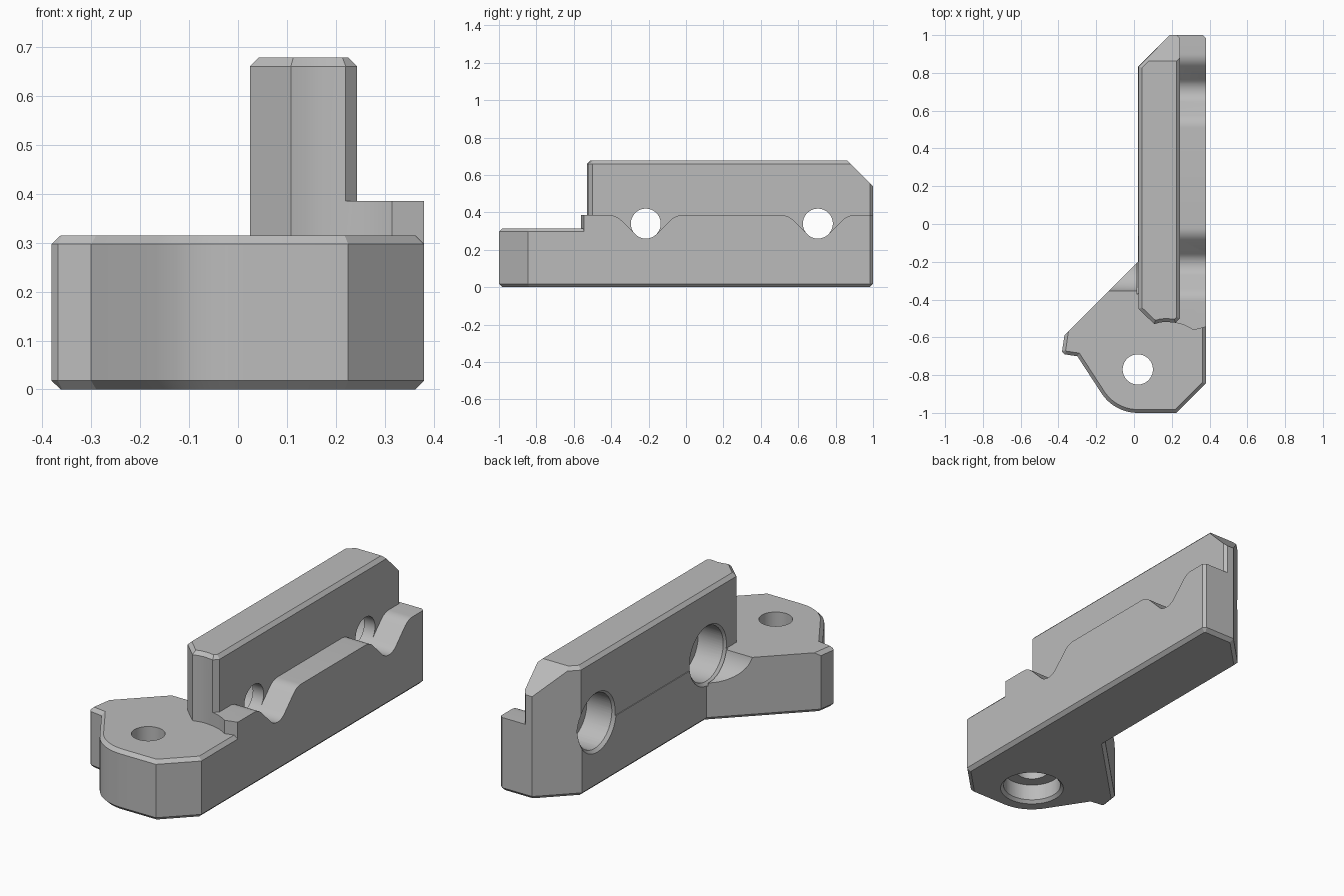
import bpy, bmesh
from math import sin, cos, radians, pi, tan
from mathutils import Matrix, Vector

cube = bpy.data.objects.get("Cube")
if cube:
    bpy.data.objects.remove(cube, do_unlink=True)

grey = bpy.data.materials.new("mid_grey")
grey.use_nodes = True
colour = (0.5, 0.5, 0.5, 1)
grey.diffuse_color = colour
grey.node_tree.nodes["Principled BSDF"].inputs["Base Color"].default_value = colour


def to_object(name, bm):
    bmesh.ops.recalc_face_normals(bm, faces=bm.faces)
    mesh = bpy.data.meshes.new(name)
    bm.to_mesh(mesh)
    bm.free()
    mesh.materials.append(grey)
    obj = bpy.data.objects.new(name, mesh)
    bpy.context.collection.objects.link(obj)
    return obj


def prism(name, outline, lo, hi, axis="z", chamfer=0, rule=None):
    """Extrude an outline along z or x; chamfer the edges chosen by the rule."""
    bm = bmesh.new()
    place = (lambda u, v: (u, v, lo)) if axis == "z" else (lambda u, v: (lo, u, v))
    face = bm.faces.new([bm.verts.new(place(u, v)) for u, v in outline])
    step = Vector((0, 0, hi - lo)) if axis == "z" else Vector((hi - lo, 0, 0))
    grown = bmesh.ops.extrude_face_region(bm, geom=[face], use_keep_orig=True)["geom"]
    bmesh.ops.translate(bm, vec=step, verts=[g for g in grown if isinstance(g, bmesh.types.BMVert)])
    bmesh.ops.recalc_face_normals(bm, faces=bm.faces)
    if chamfer:
        chosen = []
        for e in bm.edges:
            a, b = e.verts[0].co, e.verts[1].co
            if abs(a.z - b.z) < 1e-5 and rule((a + b) / 2):
                chosen.append(e)
        bmesh.ops.bevel(bm, geom=chosen, offset=chamfer, offset_type="OFFSET",
                        segments=1, profile=0.5, affect="EDGES")
    return to_object(name, bm)


def cone(name, start, end, r1, r2):
    """Round cutter between two points."""
    start, end = Vector(start), Vector(end)
    bm = bmesh.new()
    turn = Matrix.Rotation(pi / 2, 4, "Y") if start.z == end.z else Matrix()
    bmesh.ops.create_cone(bm, cap_ends=True, segments=64, radius1=r1, radius2=r2,
                          depth=(end - start).length,
                          matrix=Matrix.Translation((start + end) / 2) @ turn)
    return to_object(name, bm)


def combine(body, tool, operation):
    tool.hide_render = True
    mod = body.modifiers.new(tool.name, "BOOLEAN")
    mod.operation, mod.solver, mod.object = operation, "EXACT", tool
    bpy.context.view_layer.objects.active = body
    bpy.ops.object.modifier_apply(modifier=mod.name)
    bpy.data.objects.remove(tool, do_unlink=True)


# Base: long rail foot with the rounded mounting flange at the front
HX, HY, FLANGE = 0.02, -0.77, 0.315
nose = [(HX + 0.23 * cos(radians(a)), HY + 0.23 * sin(radians(a)))
        for a in [215 + 5.5 * i for i in range(11)]]
outline = [(0.02, 0.83), (0.02, -0.2), (-0.368, -0.588), (-0.381, -0.675), (-0.368, -0.69),
           (-0.3, -0.7)] + nose + [(0.225, -1), (0.38, -0.845), (0.38, 0.985),
                                   (0.365, 1), (0.19, 1)]
body = prism("bracket_body", outline, 0, FLANGE, chamfer=0.018,
             rule=lambda m: m.z < 0.01 or m.x > 0.375 or m.y < -0.6 and m.z > 0.3)

# Raised ledge beside the wall
ledge = [(0.2, -0.5), (0.22, -0.523), (0.26, -0.533), (0.29, -0.547), (0.315, -0.562),
         (0.38, -0.545), (0.38, 0.985), (0.365, 1), (0.2, 1)]
combine(body, prism("ledge", ledge, 0.1, 0.385), "UNION")

# Tall upright wall
WALL = 0.243
wall = [(0.024, -0.45), (0.108, -0.53), (0.14, -0.521), (0.17, -0.518), (0.22, -0.523),
        (WALL, -0.5), (WALL, 0.985), (0.228, 1), (0.19, 1), (0.024, 0.834)]
combine(body, prism("wall", wall, 0.1, 0.678, chamfer=0.018, rule=lambda m: m.z > 0.6), "UNION")
slope = [(0.84, 0.7), (1.04, 0.5), (1.04, 0.7)]
combine(body, prism("back_slope_cutter", slope, -0.1, 0.235 + 0.1, "x"), "DIFFERENCE")

# Wall bolt holes with wide recesses and smooth dips across the ledge
R, HZ, FILLET, TOP = 0.08, 0.34, 0.09, 0.385
fy = R * sin(pi / 4) + TOP - HZ + R * cos(pi / 4) + FILLET * tan(pi / 8)
half = [(R * sin(t), HZ - R * cos(t)) for t in [i * pi / 32 for i in range(9)]]
half += [(fy - FILLET * sin(t), TOP - FILLET + FILLET * cos(t))
         for t in [pi / 4 - i * pi / 24 for i in range(7)]]
half.append((fy, 0.5))
for y in (-0.215, 0.705):
    dip = [(y + u, v) for u, v in half] + [(y - u, v) for u, v in reversed(half[1:])]
    combine(body, prism("dip_cutter", dip, WALL, 0.5, "x"), "DIFFERENCE")
    for x1, x2, r1, r2 in ((-0.1, 0.26, R, R), (-0.45, 0.18, 0.142, 0.142),
                           (0.015, 0.04, 0.162, 0.137)):
        combine(body, cone("bolt_cutter", (x1, y, HZ), (x2, y, HZ), r1, r2), "DIFFERENCE")

# Flange bolt hole, recessed from below
for z1, z2, r1, r2 in ((-0.1, 0.5, R, R), (-0.1, 0.1, 0.142, 0.142),
                       (-0.005, 0.02, 0.162, 0.137)):
    combine(body, cone("flange_cutter", (HX, HY, z1), (HX, HY, z2), r1, r2), "DIFFERENCE")

# Smooth curved walls, keep crisp edges
bpy.ops.object.select_all(action="DESELECT")
body.select_set(True)
bpy.context.view_layer.objects.active = body
bpy.ops.object.shade_smooth_by_angle(angle=radians(25))
